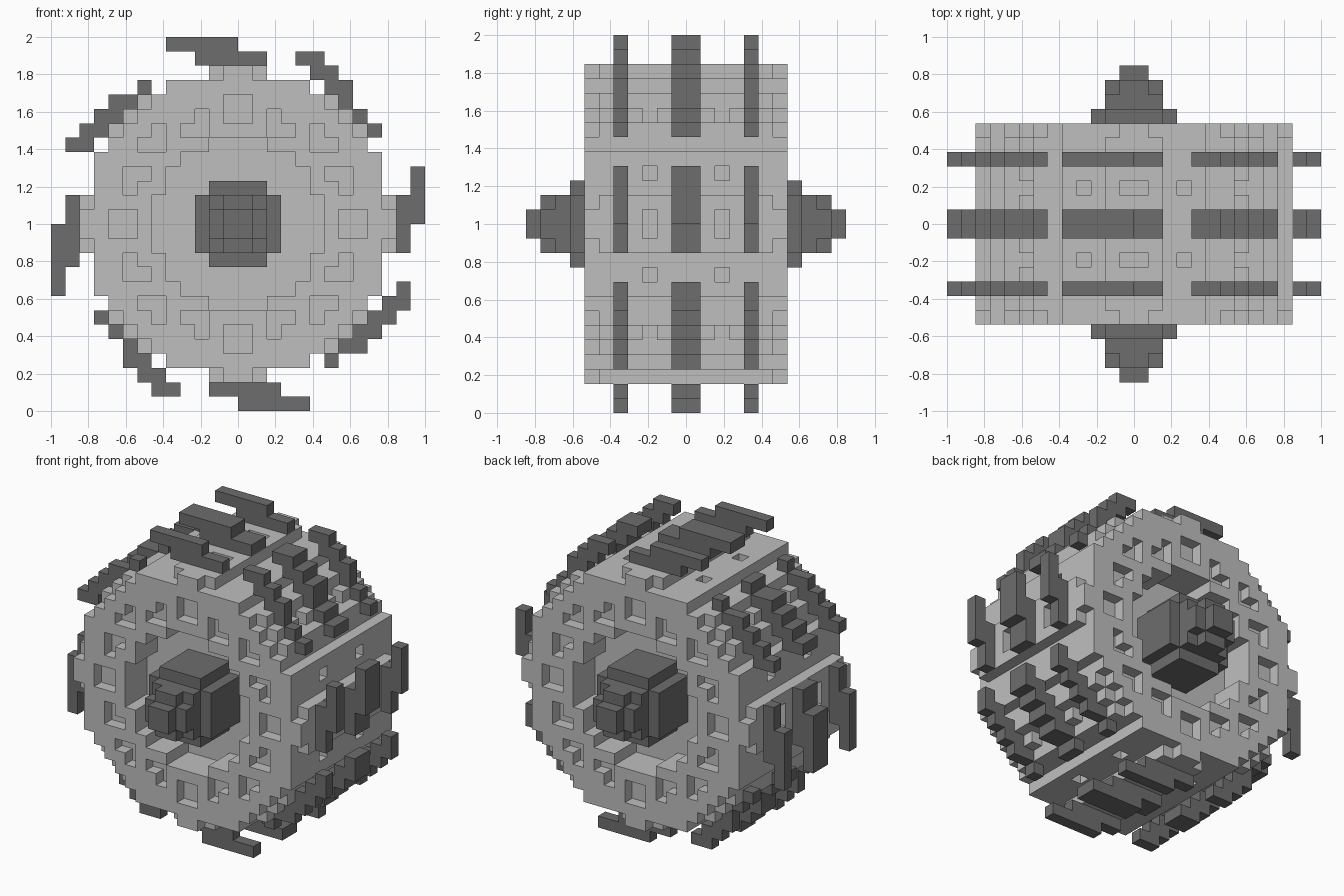
import bpy
import bmesh

if "Cube" in bpy.data.objects:
    bpy.data.objects.remove(bpy.data.objects["Cube"])

U = 2 / 26  # size of one block


def material(name, v):
    m = bpy.data.materials.new(name)
    m.use_nodes = True
    m.diffuse_color = (v, v, v, 1)
    m.node_tree.nodes["Principled BSDF"].inputs["Base Color"].default_value = (v, v, v, 1)
    return m


LIGHT = material("light grey", 0.52)
DARK = material("dark grey", 0.155)


def blocks(name, cells, mat):
    """Skin a set of unit blocks with only their exposed faces."""
    bm = bmesh.new()
    verts = {}

    def vert(p):
        if p not in verts:
            verts[p] = bm.verts.new((p[0] * U, p[1] * U, p[2] * U + 1))
        return verts[p]

    for c in cells:
        for axis in range(3):
            for side in (0, 1):
                n = list(c)
                n[axis] += 2 * side - 1
                if tuple(n) in cells:
                    continue
                ring = []
                for a, b in ((0, 0), (1, 0), (1, 1), (0, 1)):
                    p = list(c)
                    p[axis] += side
                    p[(axis + 1) % 3] += a
                    p[(axis + 2) % 3] += b
                    ring.append(vert(tuple(p)))
                bm.faces.new(ring if side else ring[::-1])
    me = bpy.data.meshes.new(name)
    bm.to_mesh(me)
    bm.free()
    me.materials.append(mat)
    ob = bpy.data.objects.new(name, me)
    bpy.context.collection.objects.link(ob)
    return ob


def half(i):
    """Block index counted outward from the centre plane."""
    return i if i >= 0 else -1 - i


# Pockets in the round faces, and single pockets around the rim (one quadrant)
FACE_POCKETS = {(0, 7), (0, 8), (7, 0), (8, 0), (2, 7), (2, 6), (3, 6),
                (6, 3), (7, 3), (7, 2), (5, 6), (6, 5), (5, 5)}
RIM_POCKETS = {(0, 10), (10, 0), (3, 9), (9, 3), (7, 7)}
RECESS = [6, 6, 5, 5, 4, 2]  # half width of the centre recess per row


def in_body(x, y, z):
    a, b, d = half(x), half(y), half(z)
    r2 = (a + 0.5) ** 2 + (d + 0.5) ** 2
    if r2 > (111 if b == 6 else 116):
        return False
    if b >= 4 and d < 6 and a < RECESS[d]:
        return False
    if b == 6 and (a, d) in FACE_POCKETS:
        return False
    return not (b == 2 and (a, d) in RIM_POCKETS)


# Wheel-shaped body
R = range(-11, 11)
blocks("body", {(x, y, z) for x in R for y in range(-7, 7) for z in R
                if in_body(x, y, z)}, LIGHT)


# Stepped hubs: squared distance limit for each layer, going outward
HUB = {4: 9, 5: 9, 6: 9, 7: 9, 8: 5, 9: 3, 10: 1}
for name, sign in (("front_hub", -1), ("back_hub", 1)):
    cells = set()
    for layer, limit in HUB.items():
        y = layer if sign > 0 else -1 - layer
        cells |= {(x, y, z) for x in range(-3, 3) for z in range(-3, 3)
                  if (x + 0.5) ** 2 + (z + 0.5) ** 2 < limit}
    blocks(name, cells, DARK)


# Swirling blades: rows of (z, x start, x end), each cut into three strips
STRIPS = (-5, -1, 0, 4)
BLADES = {
    "top_blade": [(12, -5, 0), (11, -3, 2)],
    "bottom_blade": [(-13, 0, 5), (-12, -2, 3)],
    "left_blade": [(z, 12, 13) for z in range(0, 4)] + [(z, 11, 12) for z in range(-2, 2)],
    "right_blade": [(z, -13, -12) for z in range(-5, 0)] + [(z, -12, -11) for z in range(-3, 2)],
    "upper_right_blade": [(5, -12, -10), (6, -11, -9), (7, -10, -8), (8, -9, -7), (9, -7, -6)],
    "lower_left_blade": [(-5, 11, 12), (-6, 10, 12), (-7, 9, 11), (-8, 8, 10), (-9, 7, 9), (-10, 6, 7)],
    "upper_left_blade": [(11, 4, 6), (10, 5, 7), (9, 6, 8), (8, 7, 8), (7, 8, 9), (6, 9, 10)],
    "lower_right_blade": [(-12, -6, -4), (-11, -7, -5), (-10, -8, -6), (-9, -8, -7), (-8, -9, -8), (-7, -10, -9)],
}
for name, rows in BLADES.items():
    blocks(name, {(x, y, z) for z, x0, x1 in rows for x in range(x0, x1) for y in STRIPS}, DARK)
